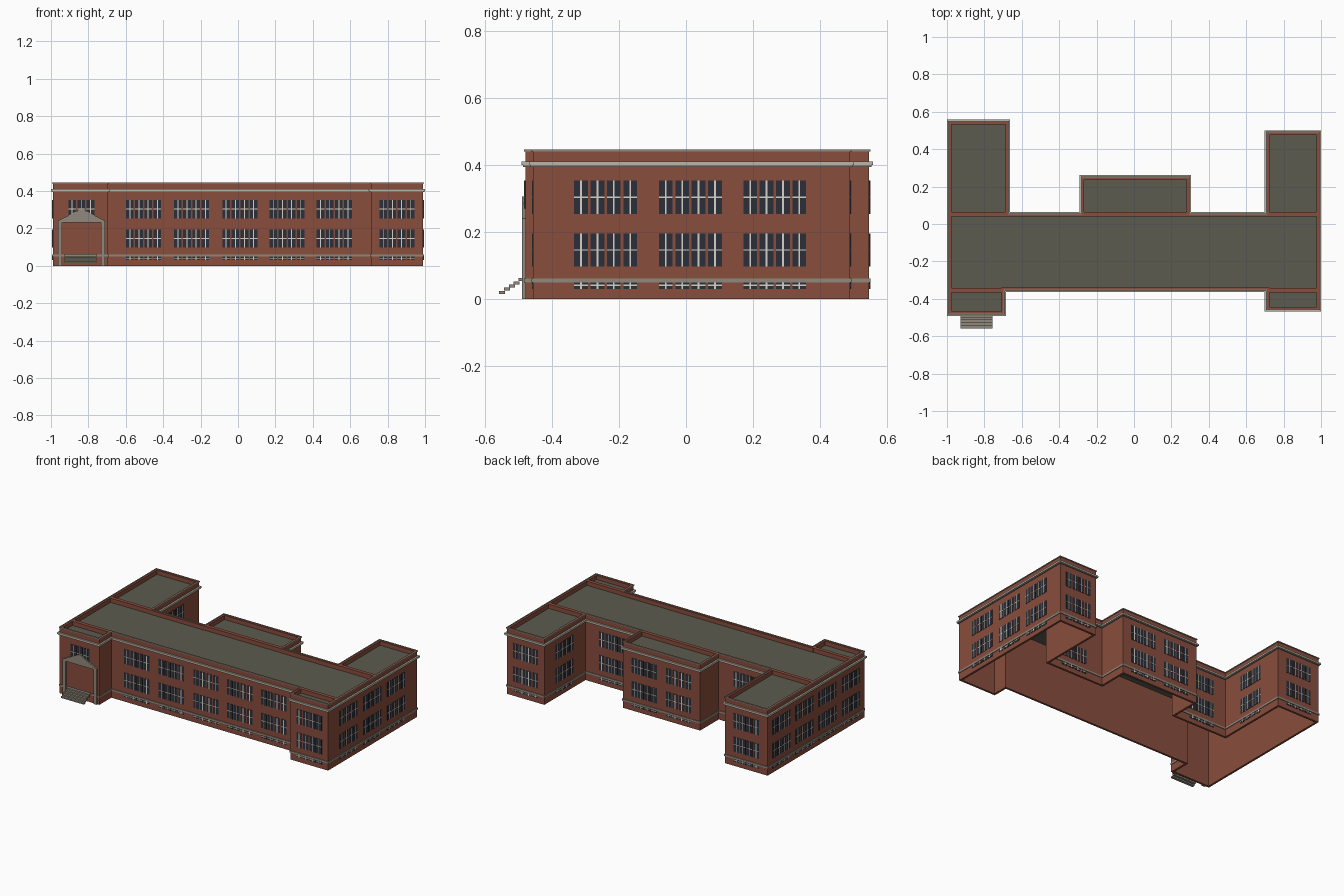
import bpy, bmesh
from mathutils import Vector

if "Cube" in bpy.data.objects:
    bpy.data.objects.remove(bpy.data.objects["Cube"], do_unlink=True)


def material(name, rgb):
    m = bpy.data.materials.new(name)
    m.use_nodes = True
    m.diffuse_color = (*rgb, 1)
    node = m.node_tree.nodes["Principled BSDF"]
    node.inputs["Base Color"].default_value = (*rgb, 1)
    node.inputs["Roughness"].default_value = 0.9
    return m


BRICK = material("red brick", (0.25, 0.075, 0.047))
STONE = material("grey stone", (0.28, 0.25, 0.20))
PALE = material("pale stone", (0.50, 0.47, 0.39))
ROOF = material("roof felt", (0.105, 0.105, 0.08))
GLASS = material("dark glass", (0.024, 0.028, 0.04))
WHITE = material("white frame", (0.68, 0.66, 0.58))


def finish(name, bm, mat):
    bmesh.ops.recalc_face_normals(bm, faces=bm.faces)
    mesh = bpy.data.meshes.new(name)
    bm.to_mesh(mesh)
    bm.free()
    mesh.materials.append(mat)
    obj = bpy.data.objects.new(name, mesh)
    bpy.context.collection.objects.link(obj)
    return obj


def add_box(bm, lo, hi):
    lo, hi = Vector(lo), Vector(hi)
    for v in bmesh.ops.create_cube(bm, size=1)["verts"]:
        v.co = (lo + hi) / 2 + v.co * (hi - lo)


# Footprint, counter-clockwise from the entrance corner
MAIN_FRONT, MAIN_BACK = -0.353, 0.053
OUTLINE = [(-.99, -.48), (-.695, -.48), (-.695, MAIN_FRONT), (.71, MAIN_FRONT),
           (.71, -.457), (.99, -.457), (.99, .49), (.71, .49),
           (.71, MAIN_BACK), (.295, MAIN_BACK), (.295, .25), (-.28, .25),
           (-.28, MAIN_BACK), (-.673, MAIN_BACK), (-.673, .547), (-.99, .547)]


def offset(d):
    """Footprint moved outwards by d, with square corners."""
    pts = [Vector(p) for p in OUTLINE]
    result = []
    for i, p in enumerate(pts):
        a = (p - pts[i - 1]).normalized()
        b = (pts[(i + 1) % len(pts)] - p).normalized()
        result.append(p + d * Vector((a.y + b.y, -a.x - b.x)))
    return result


def ring(name, outer, inner, z0, z1, mat):
    """Closed band that follows the footprint."""
    bm = bmesh.new()
    loops = [[bm.verts.new((*p, z)) for p in offset(d)]
             for d, z in ((outer, z0), (outer, z1), (inner, z1), (inner, z0))]
    n = len(OUTLINE)
    for k in range(4):
        a, b = loops[k], loops[(k + 1) % 4]
        for i in range(n):
            j = (i + 1) % n
            bm.faces.new((a[i], a[j], b[j], b[i]))
    return finish(name, bm, mat)


# Walls and the stone courses around them
ring("brick_walls", 0, -0.014, 0, 0.443, BRICK)
ring("base_course", 0.004, -0.002, 0.049, 0.061, STONE)
ring("cornice", 0.011, -0.002, 0.399, 0.410, PALE)
ring("cornice_bed", 0.007, -0.002, 0.394, 0.399, STONE)
ring("parapet_cap", 0.004, -0.002, 0.440, 0.446, STONE)

# Flat roof
bm = bmesh.new()
bm.faces.new([bm.verts.new((*p, 0.415)) for p in offset(-0.012)])
slab = bmesh.ops.extrude_face_region(bm, geom=bm.faces[:])["geom"]
for v in slab:
    if isinstance(v, bmesh.types.BMVert):
        v.co.z -= 0.008
finish("flat_roof", bm, ROOF)

# Parapets between the main roof and the wings
bm = bmesh.new()
for x0, x1, y in ((-.98, -.705, MAIN_FRONT), (.72, .98, MAIN_FRONT),
                  (-.98, -.683, MAIN_BACK), (-.27, .285, MAIN_BACK),
                  (.72, .98, MAIN_BACK)):
    add_box(bm, (x0, y - 0.012, 0.41), (x1, y + 0.012, 0.443))
finish("roof_dividers", bm, BRICK)

# Windows: each row is a group of narrow sashes with one bar and one transom
PITCH, HALF = 0.049, 0.0205
FLOORS = ((0.030, 0.052), (0.097, 0.195), (0.254, 0.353))
glass, bars = bmesh.new(), bmesh.new()


def wall_box(bm, axis, wall, sign, u0, u1, z0, z1, depth):
    a, b = sorted((wall - sign * 0.001, wall + sign * depth))
    if axis == "y":
        add_box(bm, (u0, a, z0), (u1, b, z1))
    else:
        add_box(bm, (a, u0, z0), (b, u1, z1))


def window_group(axis, wall, sign, centre, floors=FLOORS, count=4):
    for z0, z1 in floors:
        for i in range(count):
            u = centre + (i - (count - 1) / 2) * PITCH
            mid = (z0 + z1) / 2
            wall_box(glass, axis, wall, sign, u - HALF, u + HALF, z0, z1, 0.002)
            wall_box(bars, axis, wall, sign, u - .0025, u + .0025, z0, z1, 0.0035)
            wall_box(bars, axis, wall, sign, u - HALF, u + HALF,
                     mid - .002, mid + .002, 0.0035)


WALLS = [("y", MAIN_FRONT, -1, (-.505, -.248, .010, .262, .515)),
         ("y", -.457, -1, (.85,)),
         ("x", .99, 1, (-.24, .013, .265)),
         ("x", -.99, -1, (-.335, -.09, .155, .40)),
         ("y", .49, 1, (.85,)),
         ("y", .547, 1, (-.832,)),
         ("y", .25, 1, (-.12, .135)),
         ("y", MAIN_BACK, 1, (-.485, .515)),
         ("x", .71, -1, (.28,)),
         ("x", -.673, 1, (.29,))]
for axis, wall, sign, centres in WALLS:
    for c in centres:
        window_group(axis, wall, sign, c)
window_group("y", -.48, -1, -.838, FLOORS[2:], 3)
finish("window_glass", glass, GLASS)
finish("window_bars", bars, WHITE)

# Gabled stone surround of the entrance
bm = bmesh.new()
profile = [(-.963, 0), (-.963, .24), (-.837, .305), (-.71, .24), (-.71, 0),
           (-.732, 0), (-.732, .232), (-.941, .232), (-.941, 0)]
face = bm.faces.new([bm.verts.new((x, -.49, z)) for x, z in profile])
for v in bmesh.ops.extrude_face_region(bm, geom=[face])["geom"]:
    if isinstance(v, bmesh.types.BMVert):
        v.co.y += 0.012
finish("entrance_surround", bm, STONE)

# Entrance steps
bm = bmesh.new()
for i in range(5):
    y, z = -.558 + i * 0.0145, 0.015 + i * 0.0095
    add_box(bm, (-.927, y, z), (-.757, y + 0.018, z + 0.009))
finish("entrance_steps", bm, STONE)
